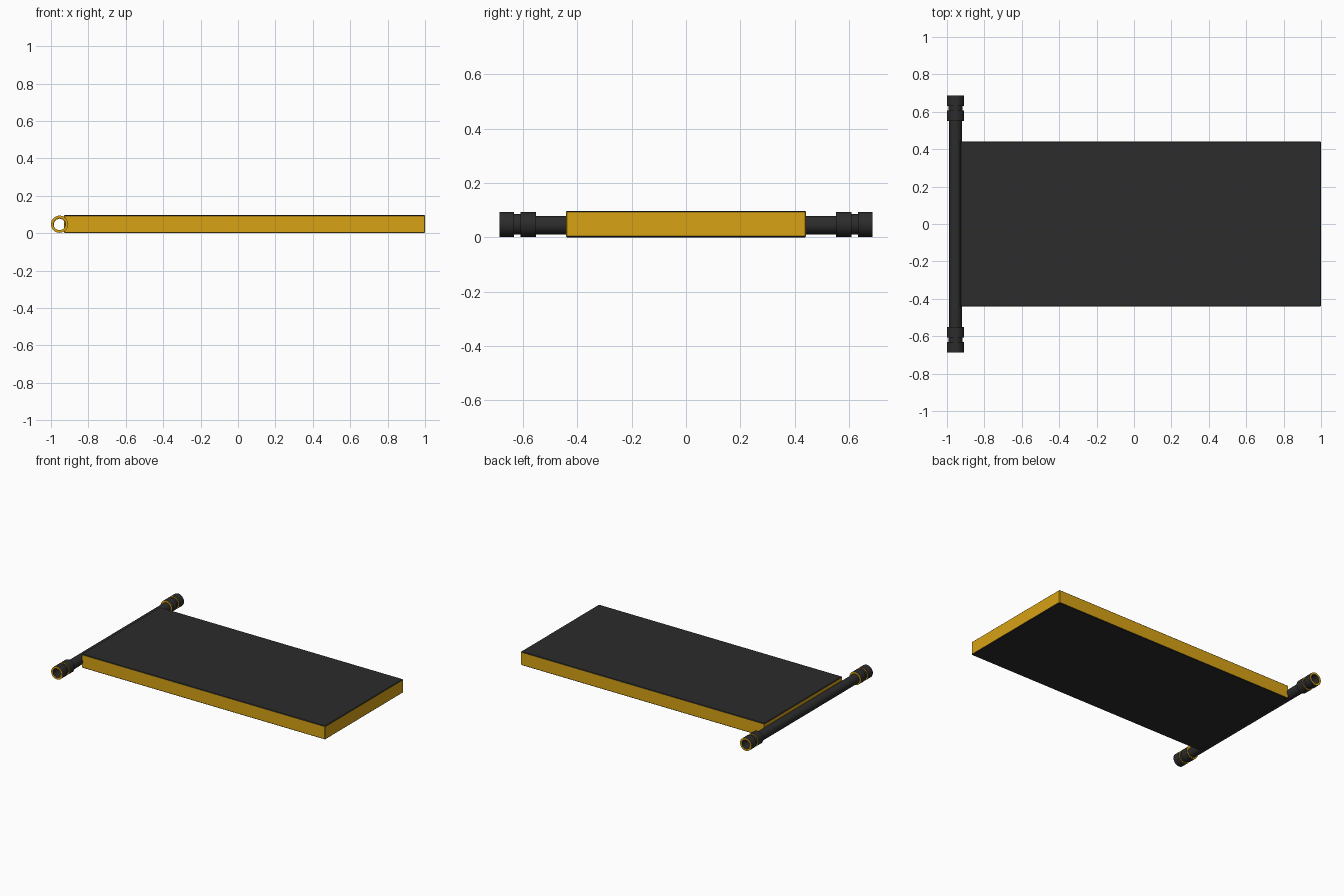
import bpy, bmesh, math

if "Cube" in bpy.data.objects:
    bpy.data.objects.remove(bpy.data.objects["Cube"])

SEG = 32
AX = -0.954          # x position of the pipe axis


def material(name, rgb):
    m = bpy.data.materials.new(name)
    m.diffuse_color = (*rgb, 1)
    m.use_nodes = True
    m.node_tree.nodes["Principled BSDF"].inputs["Base Color"].default_value = m.diffuse_color
    return m


DARK = material("charcoal", (0.025, 0.025, 0.025))
GOLD = material("golden yellow", (0.68, 0.36, 0.007))


def finish(bm, name, is_gold, smooth):
    bmesh.ops.recalc_face_normals(bm, faces=bm.faces)
    bm.normal_update()
    for f in bm.faces:
        f.material_index = 1 if is_gold(f.normal) else 0
    me = bpy.data.meshes.new(name)
    bm.to_mesh(me)
    bm.free()
    me.materials.append(DARK)
    me.materials.append(GOLD)
    ob = bpy.data.objects.new(name, me)
    bpy.context.collection.objects.link(ob)
    if smooth:
        bpy.ops.object.select_all(action='DESELECT')
        ob.select_set(True)
        bpy.context.view_layer.objects.active = ob
        bpy.ops.object.shade_smooth_by_angle(angle=math.radians(35))
    return ob


def hollow_turned(name, profile, z):
    """Revolve a closed (y, radius) outline around an axis parallel to y."""
    bm = bmesh.new()
    rings = []
    for y, r in profile:
        rings.append([bm.verts.new((AX + r * math.cos(2 * math.pi * i / SEG), y,
                                    z + r * math.sin(2 * math.pi * i / SEG)))
                      for i in range(SEG)])
    for k, a in enumerate(rings):
        b = rings[(k + 1) % len(rings)]
        for i in range(SEG):
            j = (i + 1) % SEG
            bm.faces.new((a[i], a[j], b[j], b[i]))
    return finish(bm, name, lambda n: abs(n.y) > 0.5, True)


# flat panel: dark top and bottom with a fine bevel, yellow rim
x0, x1, hy, h = -0.93, 1.0, 0.442, 0.097
bm = bmesh.new()
bmesh.ops.create_cube(bm, size=1)
for v in bm.verts:
    v.co = ((x0 + x1) / 2 + v.co.x * (x1 - x0), v.co.y * 2 * hy, (v.co.z + 0.5) * h)
bmesh.ops.bevel(bm, geom=bm.edges[:], offset=0.004, segments=1, affect='EDGES')
finish(bm, "panel", lambda n: abs(n.z) < 0.1, False)

# open pipe along the short edge
hollow_turned("pipe", [(-0.62, 0.034), (0.62, 0.034), (0.62, 0.031), (-0.62, 0.031)], 0.045)

# end fittings: two collars with a groove between them
for side, s in (("front", -1), ("back", 1)):
    outline = [(0.552, 0.032), (0.552, 0.046), (0.608, 0.046), (0.608, 0.038),
               (0.632, 0.038), (0.632, 0.046), (0.686, 0.046), (0.686, 0.032)]
    hollow_turned(side + "_fitting", [(s * y, r) for y, r in outline], 0.048)
